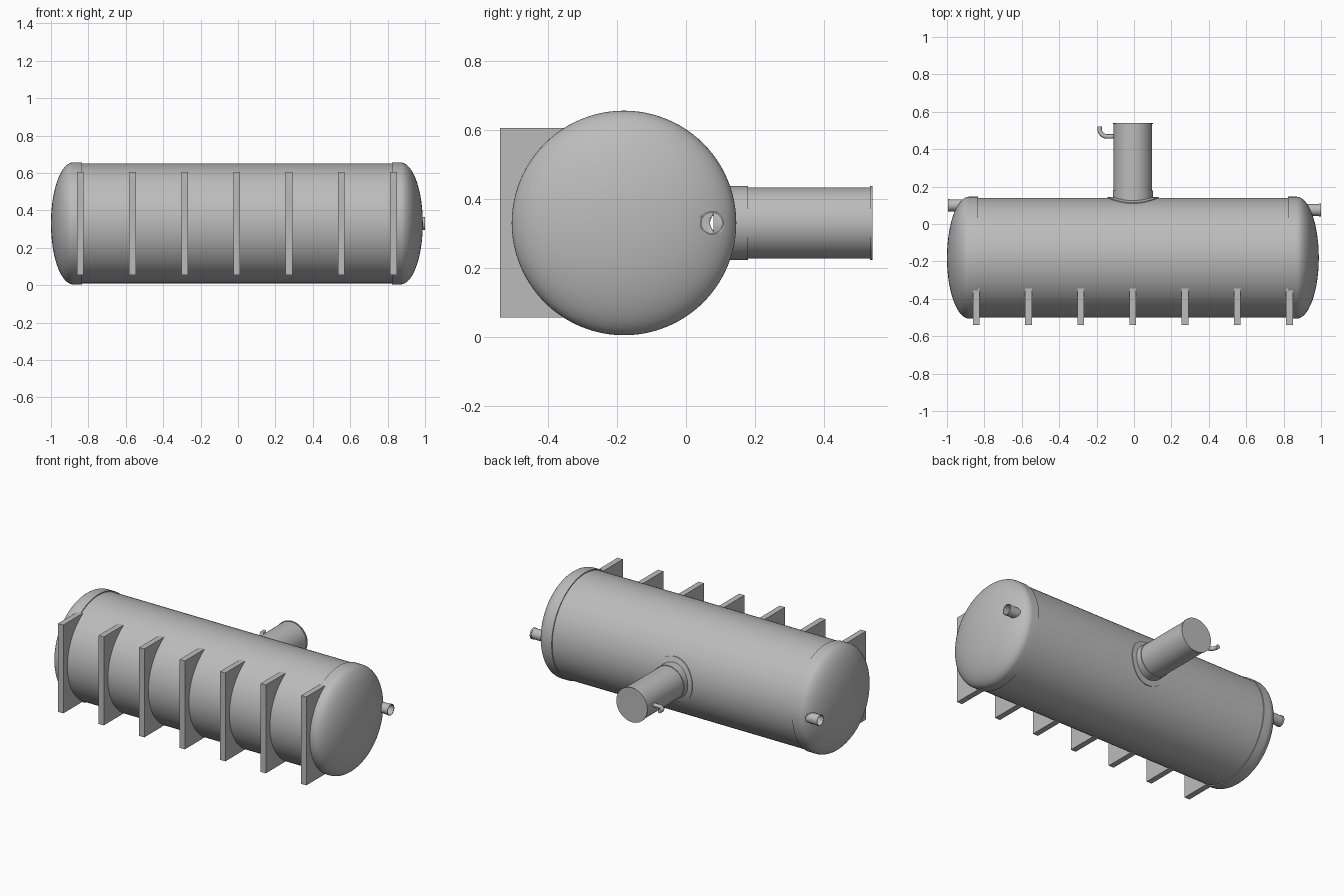
import bpy, bmesh
from math import sin, cos, pi, sqrt, asin, radians
from mathutils import Vector

cube = bpy.data.objects.get("Cube")
if cube:
    bpy.data.objects.remove(cube, do_unlink=True)

CX, CY, CZ = -0.006, -0.18, 0.33      # tank centre
R_BODY, R_CAP = 0.32, 0.326
HALF = 0.994                          # half length over the domes

steel = bpy.data.materials.new("steel grey")
steel.use_nodes = True
COLOR = (0.5, 0.5, 0.5, 1)
steel.diffuse_color = COLOR
steel.node_tree.nodes["Principled BSDF"].inputs["Base Color"].default_value = COLOR


def finish(name, bm, smooth=True):
    bmesh.ops.recalc_face_normals(bm, faces=bm.faces)
    mesh = bpy.data.meshes.new(name)
    bm.to_mesh(mesh)
    bm.free()
    mesh.materials.append(steel)
    obj = bpy.data.objects.new(name, mesh)
    bpy.context.collection.objects.link(obj)
    if smooth:
        bpy.ops.object.select_all(action='DESELECT')
        obj.select_set(True)
        bpy.context.view_layer.objects.active = obj
        bpy.ops.object.shade_smooth_by_angle(angle=radians(35))
    return obj


def lathe(name, profile, origin, axis, sides=64, closed=False):
    """Revolve (distance along axis, radius) points around an axis."""
    bm = bmesh.new()
    turn = Vector((0, 0, 1)).rotation_difference(Vector(axis)).to_matrix()
    rings = []
    for d, r in profile:
        count = sides if r > 0 else 1
        rings.append([bm.verts.new(Vector(origin) + turn @ Vector(
            (r * cos(2 * pi * i / sides), r * sin(2 * pi * i / sides), d)))
            for i in range(count)])
    pairs = list(zip(rings, rings[1:]))
    if closed:
        pairs.append((rings[-1], rings[0]))
    for a, b in pairs:
        if len(a) == len(b) == 1:      # two poles on the axis need no face
            continue
        for i in range(sides):
            j = (i + 1) % sides
            quad = [a[i % len(a)], a[j % len(a)], b[j % len(b)], b[i % len(b)]]
            bm.faces.new(list(dict.fromkeys(quad)))
    return finish(name, bm)


def dome(start, depth, radius, steps=20):
    return [(start + depth * sin(pi / 2 * i / steps),
             radius * cos(pi / 2 * i / steps) if i < steps else 0)
            for i in range(steps + 1)]


# Tank shell
lathe("tank_shell", [(-0.85, R_BODY), (0.85, R_BODY)], (CX, CY, CZ), (1, 0, 0), 96)

# Domed end caps, each pierced by a hollow pipe
KNEE = 0.875
for side, s, pipe_y, tip in (("left", 1, 0.075, 1.0), ("right", -1, 0.1, 0.995)):
    outer = [(0.829, R_CAP)] + dome(KNEE, HALF - KNEE, R_CAP)
    inner = dome(KNEE, HALF - KNEE - 0.008, R_BODY - 0.002)[::-1] + [(0.829, R_BODY - 0.002)]
    cap = lathe(side + "_end_cap", outer + inner, (CX, CY, CZ), (s, 0, 0), 96, True)
    cutter = lathe(side + "_pipe_cutter", [(0.8, 0), (0.8, 0.031), (1.1, 0.031), (1.1, 0)],
                   (0, pipe_y, CZ), (s, 0, 0), 32)
    cutter.hide_render = True
    cutter.hide_set(True)
    hole = cap.modifiers.new("pipe hole", 'BOOLEAN')
    hole.operation, hole.solver, hole.object = 'DIFFERENCE', 'EXACT', cutter
    lathe(side + "_end_pipe",
          [(0.9, 0.032), (tip - 0.01, 0.032), (tip - 0.01, 0.034), (tip, 0.034),
           (tip, 0.030), (0.9, 0.030)], (0, pipe_y, CZ), (s, 0, 0), 32, True)

# Saddle plates along the front, hollowed to fit the shell
TOP, BOTTOM, FRONT, THICK = 0.605, 0.055, -0.54, 0.036
reach = asin((TOP - CZ) / R_BODY)
arc = [(CY - R_BODY * cos(a), CZ + R_BODY * sin(a))
       for a in (reach * (1 - i / 12) for i in range(25))]
for n in range(7):
    x = CX + (n - 3) * 0.279 - THICK / 2
    bm = bmesh.new()
    outline = [(FRONT, BOTTOM), (FRONT, TOP)] + arc
    face = bm.faces.new([bm.verts.new((x, y, z)) for y, z in outline])
    ext = bmesh.ops.extrude_face_region(bm, geom=[face])
    bmesh.ops.translate(bm, vec=(THICK, 0, 0),
                        verts=[v for v in ext["geom"] if isinstance(v, bmesh.types.BMVert)])
    finish(f"saddle_plate_{n + 1}", bm, smooth=False)

# Manway at the back: collar, neck and end lid
lathe("manway", [(0.08, 0.107), (0.18, 0.107), (0.18, 0.103), (0.534, 0.103),
                 (0.534, 0.107), (0.541, 0.107), (0.541, 0)], (CX, 0, CZ), (0, 1, 0))

# Reinforcing pad wrapped on the shell around the manway
bm = bmesh.new()
loops = []
for r, lift in ((0.1, 0.004), (0.137, 0.004), (0.137, -0.002)):
    ring = []
    for i in range(64):
        x, z = r * cos(2 * pi * i / 64), r * sin(2 * pi * i / 64)
        ring.append(bm.verts.new((CX + x, CY + sqrt((R_BODY + lift) ** 2 - z * z), CZ + z)))
    loops.append(ring)
for a, b in zip(loops, loops[1:]):
    for i in range(64):
        j = (i + 1) % 64
        bm.faces.new((a[i], a[j], b[j], b[i]))
finish("manway_pad", bm)

# Vent elbow on the side of the manway
curve = bpy.data.curves.new("vent_elbow", 'CURVE')
curve.dimensions = '3D'
curve.bevel_depth, curve.bevel_resolution = 0.012, 4
curve.use_fill_caps = True
bend = [(-0.145 - 0.038 * sin(a), 0.506 - 0.038 * cos(a)) for a in (pi / 16 * i for i in range(9))]
path = [(-0.095, 0.468)] + bend + [(-0.183, 0.522)]
spline = curve.splines.new('POLY')
spline.points.add(len(path) - 1)
for point, (x, y) in zip(spline.points, path):
    point.co = (x, y, CZ, 1)
curve.materials.append(steel)
bpy.context.collection.objects.link(bpy.data.objects.new("vent_elbow", curve))
